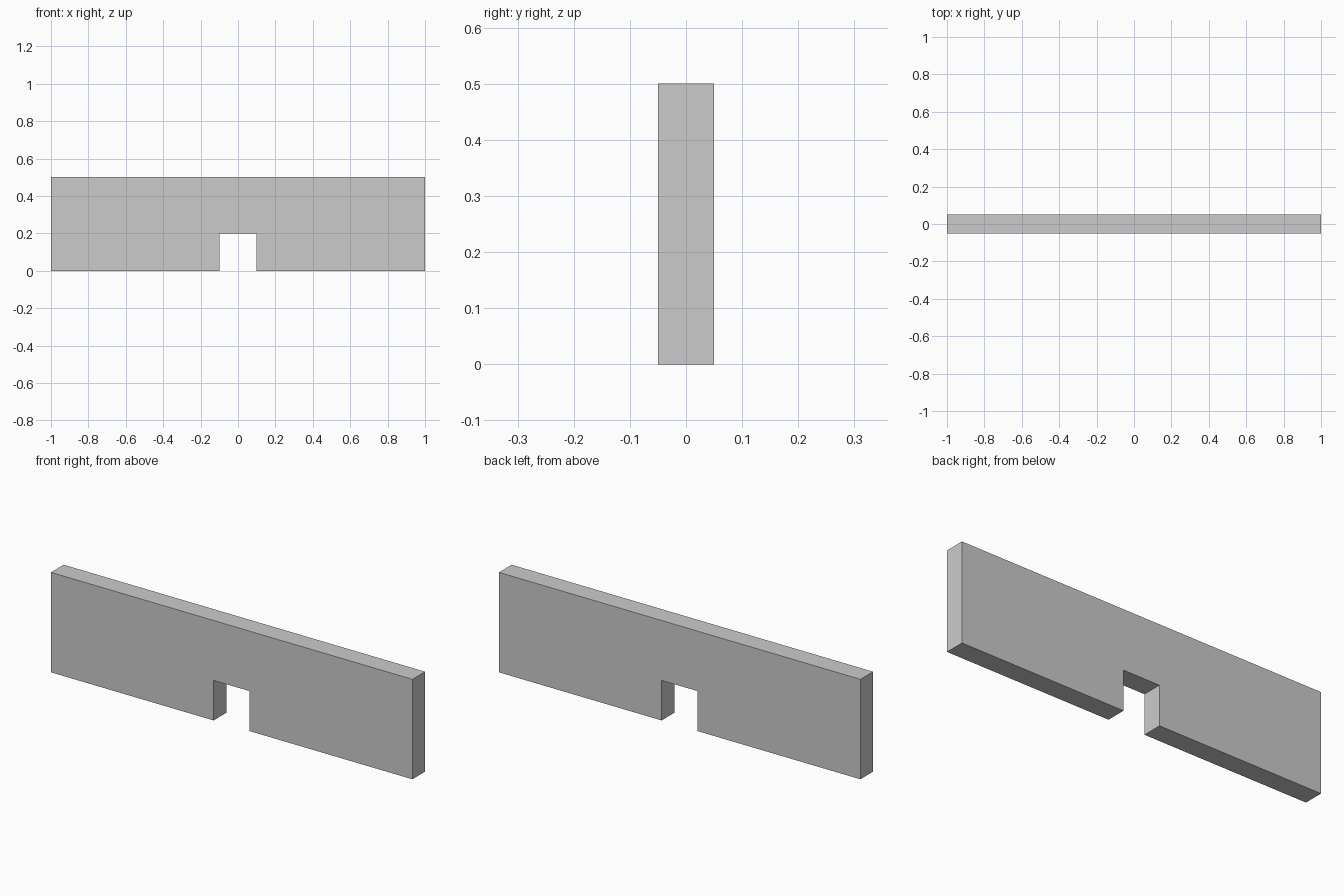
import bpy
import bmesh

if "Cube" in bpy.data.objects:
    bpy.data.objects.remove(bpy.data.objects["Cube"])

LENGTH, DEPTH, HEIGHT = 2.0, 0.10, 0.50
GAP_WIDTH, GAP_HEIGHT = 0.20, 0.20

# Front outline of the wall with the doorway notch
half, gap = LENGTH / 2, GAP_WIDTH / 2
profile = [(-half, 0), (-gap, 0), (-gap, GAP_HEIGHT), (gap, GAP_HEIGHT),
           (gap, 0), (half, 0), (half, HEIGHT), (-half, HEIGHT)]

# Wall: outline extruded through its thickness
bm = bmesh.new()
face = bm.faces.new([bm.verts.new((x, -DEPTH / 2, z)) for x, z in profile])
result = bmesh.ops.extrude_face_region(bm, geom=[face], use_keep_orig=True)
back = [v for v in result["geom"] if isinstance(v, bmesh.types.BMVert)]
bmesh.ops.translate(bm, verts=back, vec=(0, DEPTH, 0))
bmesh.ops.recalc_face_normals(bm, faces=bm.faces)

mesh = bpy.data.meshes.new("wall_with_doorway")
bm.to_mesh(mesh)
bm.free()
wall = bpy.data.objects.new("wall_with_doorway", mesh)
bpy.context.collection.objects.link(wall)
